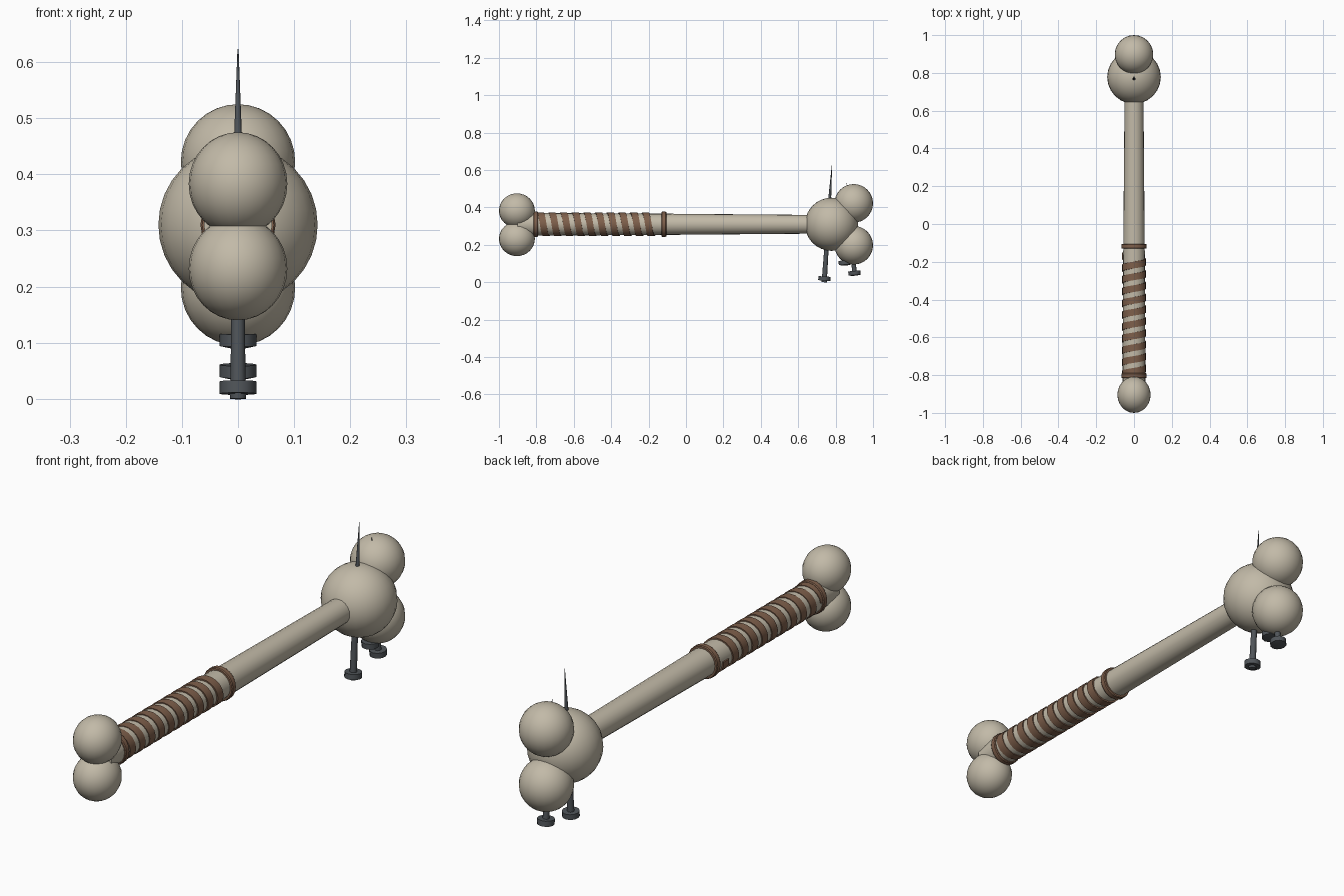
import bpy, bmesh, math
from mathutils import Vector

if "Cube" in bpy.data.objects:
    bpy.data.objects.remove(bpy.data.objects["Cube"])


def material(name, rgb):
    m = bpy.data.materials.new(name)
    m.diffuse_color = (*rgb, 1)
    m.use_nodes = True
    m.node_tree.nodes["Principled BSDF"].inputs["Base Color"].default_value = m.diffuse_color
    return m


BONE = material("bone", (0.54, 0.49, 0.39))
LEATHER = material("leather", (0.21, 0.115, 0.07))
IRON = material("iron", (0.08, 0.09, 0.10))
AXIS_Z = 0.31


def add_object(name, bm, mat):
    bmesh.ops.recalc_face_normals(bm, faces=bm.faces[:])
    mesh = bpy.data.meshes.new(name)
    bm.to_mesh(mesh)
    bm.free()
    mesh.materials.append(mat)
    ob = bpy.data.objects.new(name, mesh)
    bpy.context.collection.objects.link(ob)
    bpy.ops.object.select_all(action='DESELECT')
    ob.select_set(True)
    bpy.context.view_layer.objects.active = ob
    bpy.ops.object.shade_smooth_by_angle(angle=math.radians(35))
    return ob


def lathe(name, start, end, profile, mat, sides):
    """Turned part: profile is (distance along the axis, radius)."""
    start, end = Vector(start), Vector(end)
    axis = (end - start).normalized()
    rot = axis.to_track_quat('Z', 'Y')
    bm = bmesh.new()
    rings = []
    for d, r in profile:
        rings.append([bm.verts.new(start + rot @ Vector((
            r * math.cos(2 * math.pi * i / sides),
            r * math.sin(2 * math.pi * i / sides), d))) for i in range(sides)])
    for a, b in zip(rings, rings[1:]):
        for i in range(sides):
            j = (i + 1) % sides
            bm.faces.new((a[i], a[j], b[j], b[i]))
    bm.faces.new(rings[0])
    bm.faces.new(rings[-1])
    return add_object(name, bm, mat)


def knob(name, y, z, radii):
    bm = bmesh.new()
    bmesh.ops.create_uvsphere(bm, u_segments=24, v_segments=16, radius=1)
    bmesh.ops.scale(bm, vec=radii, verts=bm.verts)
    bmesh.ops.translate(bm, vec=(0, y, z), verts=bm.verts)
    return add_object(name, bm, BONE)


# Bone shaft, slightly thinner toward the head
lathe("shaft", (0, -0.9, AXIS_Z), (0, 0.8, AXIS_Z),
      [(0, 0.061), (0.75, 0.057), (1.7, 0.049)], BONE, 20)

# Rounded bone ends
knob("head", 0.778, AXIS_Z, (0.142, 0.142, 0.142))
knob("head_knob_upper", 0.897, 0.422, (0.102, 0.103, 0.103))
knob("head_knob_lower", 0.897, 0.198, (0.102, 0.103, 0.103))
knob("grip_knob_upper", -0.904, 0.383, (0.088, 0.096, 0.092))
knob("grip_knob_lower", -0.904, 0.232, (0.088, 0.096, 0.092))

# Leather collars at both ends of the grip
for name, y in (("collar_front", -0.803), ("collar_back", -0.118)):
    lathe(name, (0, y - 0.013, AXIS_Z), (0, y + 0.013, AXIS_Z),
          [(0, 0.064), (0.004, 0.067), (0.022, 0.067), (0.026, 0.064)], LEATHER, 20)

# Leather strip wound around the grip
TURNS, STEPS, PITCH, WIDTH = 10, 20, 0.0625, 0.036
bm = bmesh.new()
prev = None
for k in range(TURNS * STEPS + 1):
    t = 2 * math.pi * k / STEPS
    y = -0.795 + PITCH * k / STEPS
    section = [bm.verts.new((-r * math.cos(t), y + w * WIDTH, AXIS_Z + r * math.sin(t)))
               for w, r in ((-0.5, 0.052), (-0.5, 0.063), (0.5, 0.063), (0.5, 0.052))]
    if prev:
        for i in range(4):
            j = (i + 1) % 4
            bm.faces.new((prev[i], prev[j], section[j], section[i]))
    else:
        bm.faces.new(section)
    prev = section
bm.faces.new(prev)
add_object("grip_wrap", bm, LEATHER)

# Iron nails driven up through the head
for name, start, end in (
        ("nail_long", (0, 0.739, 0.0), (0, 0.780, 0.623)),
        ("nail_back", (0, 0.902, 0.035), (0, 0.860, 0.53)),
        ("nail_middle", (0, 0.850, 0.09), (0, 0.835, 0.46))):
    length = (Vector(end) - Vector(start)).length
    lathe(name, start, end,
          [(0, 0.014), (0.009, 0.015), (0.009, 0.033), (0.031, 0.033),
           (0.031, 0.0135), (0.2, 0.0115), (length * 0.75, 0.007), (length, 0.001)]
          if name == "nail_long" else
          [(0, 0.014), (0.004, 0.033), (0.026, 0.033), (0.026, 0.0125),
           (0.2, 0.009), (length, 0.001)], IRON, 12)
